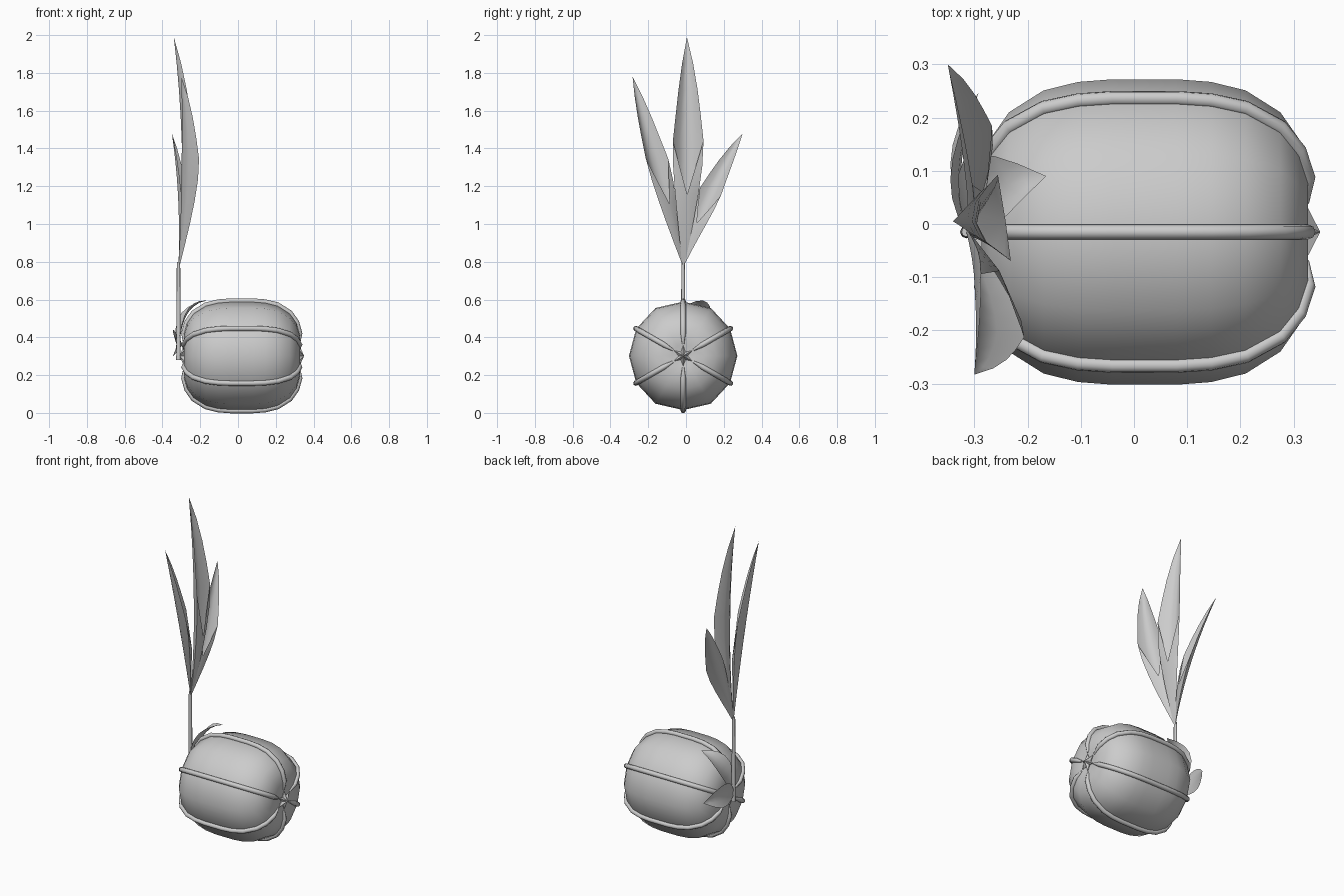
import bpy, math
from mathutils import Vector as V

if "Cube" in bpy.data.objects:
    bpy.data.objects.remove(bpy.data.objects["Cube"])

CX, CY, CZ = 0.02, -0.015, 0.302


def mesh(name, verts, faces, smooth=None):
    me = bpy.data.meshes.new(name)
    me.from_pydata([tuple(v) for v in verts], [], faces)
    me.update()
    ob = bpy.data.objects.new(name, me)
    bpy.context.collection.objects.link(ob)
    bpy.ops.object.select_all(action='DESELECT')
    ob.select_set(True)
    bpy.context.view_layer.objects.active = ob
    bpy.ops.object.mode_set(mode='EDIT')
    bpy.ops.mesh.select_all(action='SELECT')
    bpy.ops.mesh.remove_doubles(threshold=0.0005)
    bpy.ops.mesh.normals_make_consistent(inside=False)
    bpy.ops.object.mode_set(mode='OBJECT')
    if smooth:
        bpy.ops.object.shade_smooth_by_angle(angle=math.radians(smooth))
    return ob


def tube(name, pts, radii, sides=8):
    cu = bpy.data.curves.new(name, 'CURVE')
    cu.dimensions = '3D'
    cu.bevel_depth = 1.0
    cu.bevel_resolution = sides // 2 - 2
    cu.use_fill_caps = True
    sp = cu.splines.new('POLY')
    sp.points.add(len(pts) - 1)
    for p, co, r in zip(sp.points, pts, radii):
        p.co = (*co, 1)
        p.radius = r
    ob = bpy.data.objects.new(name, cu)
    bpy.context.collection.objects.link(ob)
    bpy.ops.object.select_all(action='DESELECT')
    ob.select_set(True)
    bpy.context.view_layer.objects.active = ob
    bpy.ops.object.convert(target='MESH')
    bpy.ops.object.shade_smooth_by_angle(angle=math.radians(50))


def polar(x, r, a):
    return V((CX + x, CY + r * math.cos(a), CZ + r * math.sin(a)))


# seed body: barrel lying along x, 12 sides, dimpled ends
half = [(0.06, .287), (0.125, .282), (0.19, .266), (0.255, .225),
        (0.29, .175), (0.307, .115), (0.303, .06), (0.292, .001)]
prof = [(-x, r) for x, r in reversed(half)] + half
N = 12
verts = []
for x, r in prof:
    for k in range(N):
        bulge = 1.02 if k % 2 == 0 and k not in (0, 6) else 1.0
        verts.append(polar(x, r * bulge, k * math.tau / N))
faces = [(i * N + k, i * N + (k + 1) % N, (i + 1) * N + (k + 1) % N, (i + 1) * N + k)
         for i in range(len(prof) - 1) for k in range(N)]
faces += [tuple(range(N)), tuple((len(prof) - 1) * N + k for k in range(N))]
mesh("seed_body", verts, faces, 45)

# six raised ribs along the seed
path = [(x, r + .003) for x, r in prof[1:-1]]
for j in range(6):
    a = math.radians(30 + 60 * j)
    pts = [polar(x, r, a) for x, r in path]
    tube(f"rib_{j + 1}", pts, [.006] + [.014] * (len(pts) - 2) + [.006])

# six-pointed stars on both ends
for side, s in (("right", 1), ("left", -1)):
    ring = [polar(s * .305, .056 if i % 2 == 0 else .024, math.radians(90 + 30 * i))
            for i in range(12)]
    vs = ring + [polar(s * .33, 0, 0), polar(s * .28, 0, 0)]
    fs = [(i, (i + 1) % 12, c) for i in range(12) for c in (12, 13)]
    mesh(f"star_{side}", vs, fs)

# stem
tube("stem", [(-.315, CY, .28), (-.315, CY, .55), (-.315, CY, .80)], [.012, .011, .009])


def leaf(name, base, ctrl, tip, wide, front, width, depth, profile, wrap=False):
    """Cupped blade along a quadratic curve; wrap closes the lower front."""
    base, ctrl, tip, wide, front = map(V, (base, ctrl, tip, wide, front))
    wide.normalize()
    front.normalize()
    n = len(profile)
    vs, fs = [], []
    for i, w in enumerate(profile):
        t = i / (n - 1)
        c = base * (1 - t) ** 2 + ctrl * 2 * t * (1 - t) + tip * t * t
        for u in (-1, -.5, 0, .5, 1):
            vs.append(c + wide * u * width * w + front * depth * w * u * u)
    for i in range(n - 1):
        for k in range(4):
            a = i * 5 + k
            fs.append((a, a + 1, a + 6, a + 5))
    if wrap:
        # front flap meeting in a V-shaped notch
        m = wrap
        mid = base * .68 ** 2 + ctrl * 2 * .32 * .68 + tip * .32 ** 2
        notch = len(vs)
        vs.append(mid + front * depth * 1.0)
        for i in range(m):
            fs.append((i * 5, i * 5 + 5, notch))
            fs.append((i * 5 + 4, i * 5 + 9, notch))
        fs.append((0, 4, notch))
    mesh(name, vs, fs, 40)


# three tall sprout leaves
blade = [.08, .32, .56, .78, .95, 1, .82, .62, .36, 0]
B = (-.315, CY, .78)
leaf("leaf_middle", B, (-.265, .01, 1.36), (-.34, .005, 1.99),
     (-.15, 1, 0), (1, .15, 0), .082, .055, blade, 5)
leaf("leaf_front", B, (-.27, -.185, 1.30), (-.30, -.283, 1.78),
     (-.55, .8, 0), (.8, .55, 0), .072, .05, blade, 5)
leaf("leaf_back", B, (-.30, .10, 1.13), (-.35, .30, 1.48),
     (.3, .9, -.35), (.95, -.3, 0), .062, .035, blade, 5)

# two small broad leaves at the foot of the stem
oval = [.12, .5, .85, 1, .95, .75, .42, 0]
leaf("foot_leaf_upper", (-.315, -.01, .32), (-.31, .07, .57), (-.165, .09, .595),
     (-.25, 1, -.15), (-1, 0, .6), .075, .02, oval)
leaf("foot_leaf_side", (-.315, CY, .33), (-.345, .11, .40), (-.292, .247, .36),
     (0, -.2, 1), (-1, .2, 0), .07, .02, oval)
